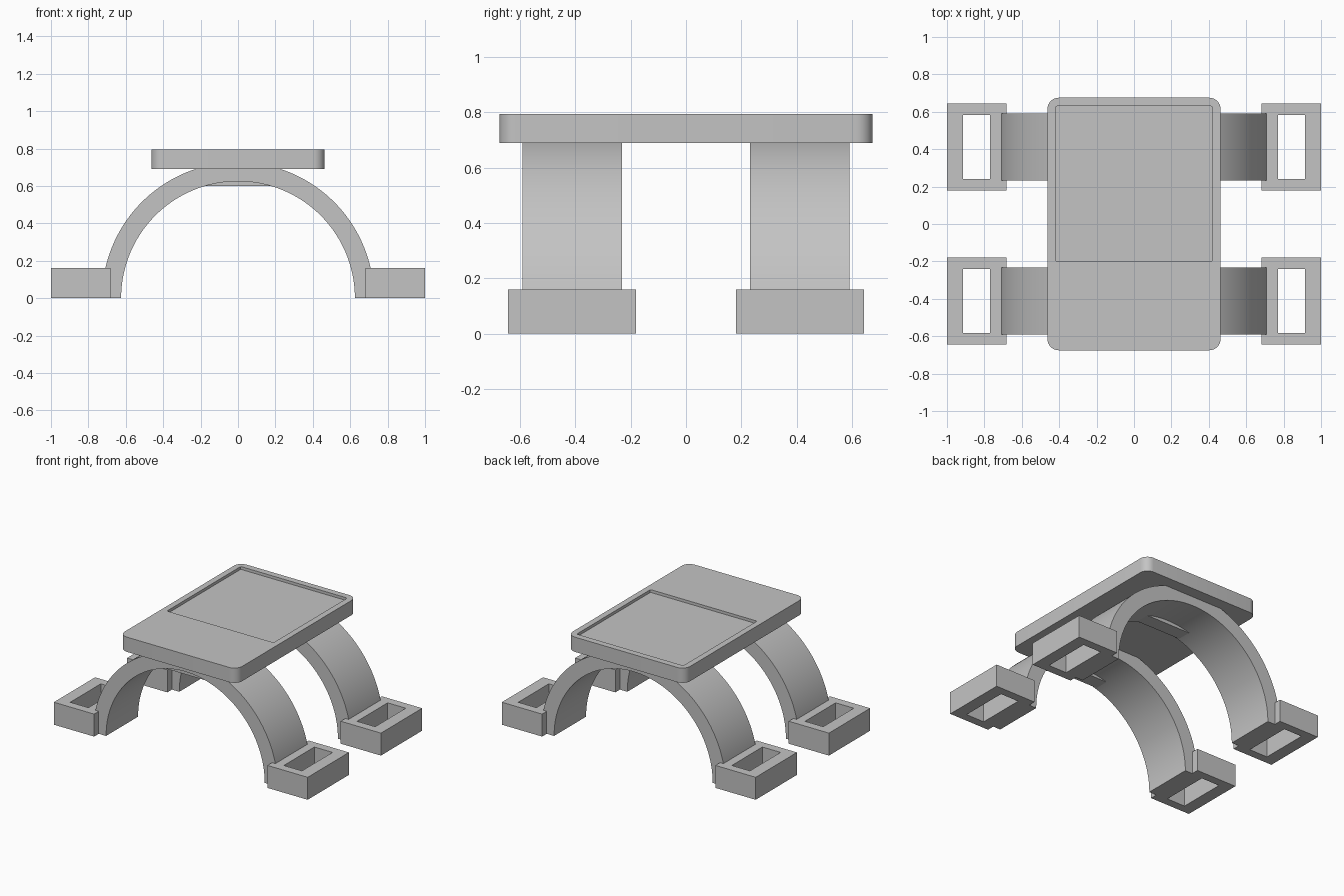
import bpy
import bmesh
from math import radians, pi, cos, sin
from mathutils import Vector

cube = bpy.data.objects.get("Cube")
if cube:
    bpy.data.objects.remove(cube, do_unlink=True)

grey = bpy.data.materials.new("plain grey")
grey.use_nodes = True
grey.diffuse_color = (0.55, 0.55, 0.55, 1)
grey.node_tree.nodes["Principled BSDF"].inputs["Base Color"].default_value = grey.diffuse_color


def prism(name, loops, push):
    """Fill an outline, with any inner outlines as holes, and extrude it."""
    bm = bmesh.new()
    edges = []
    for loop in loops:
        verts = [bm.verts.new(p) for p in loop]
        edges += [bm.edges.new((v, verts[i - 1])) for i, v in enumerate(verts)]
    if len(loops) == 1:
        bm.faces.new(verts)
    else:
        bmesh.ops.triangle_fill(bm, use_beauty=True, edges=edges)
    new = bmesh.ops.extrude_face_region(bm, geom=bm.faces[:], use_keep_orig=True)
    moved = [g for g in new["geom"] if isinstance(g, bmesh.types.BMVert)]
    bmesh.ops.translate(bm, verts=moved, vec=Vector(push))
    bmesh.ops.recalc_face_normals(bm, faces=bm.faces[:])
    mesh = bpy.data.meshes.new(name)
    bm.to_mesh(mesh)
    bm.free()
    mesh.materials.append(grey)
    obj = bpy.data.objects.new(name, mesh)
    bpy.context.collection.objects.link(obj)
    return obj


def smooth(obj):
    bpy.ops.object.select_all(action="DESELECT")
    obj.select_set(True)
    bpy.context.view_layer.objects.active = obj
    bpy.ops.object.shade_smooth_by_angle(angle=radians(30))


def rect(x0, x1, y0, y1, z, r=0, steps=8):
    """Rectangle in the ground plane with optional rounded corners."""
    if not r:
        return [(x0, y0, z), (x1, y0, z), (x1, y1, z), (x0, y1, z)]
    centres = [(x1 - r, y1 - r), (x0 + r, y1 - r), (x0 + r, y0 + r), (x1 - r, y0 + r)]
    points = []
    for k, (cx, cy) in enumerate(centres):
        for i in range(steps + 1):
            a = (k + i / steps) * pi / 2
            points.append((cx + r * cos(a), cy + r * sin(a), z))
    return points


def arc(r, y, steps=72):
    return [(r * cos(pi * i / steps), y, r * sin(pi * i / steps)) for i in range(steps + 1)]


# Table top with a shallow recessed panel
top = prism("table_top", [rect(-0.463, 0.463, -0.675, 0.675, 0.69, 0.06)], (0, 0, 0.105))
cutter = prism("recess_cutter", [rect(-0.42, 0.42, -0.2, 0.63, 0.775, 0.01, 3)], (0, 0, 0.1))
cutter.hide_render = True
cut = top.modifiers.new("recess", "BOOLEAN")
cut.operation = "DIFFERENCE"
cut.solver = "EXACT"
cut.object = cutter
bpy.context.view_layer.objects.active = top
bpy.ops.object.modifier_apply(modifier="recess")
bpy.data.objects.remove(cutter, do_unlink=True)
smooth(top)

for end, mid in (("front", -0.412), ("back", 0.412)):
    # Half-round arch leg
    near = mid - 0.18
    arch = prism(end + "_arch", [arc(0.727, near) + arc(0.625, near)[::-1]], (0, 0.36, 0))
    smooth(arch)

    # Flat block under the crown of the arch
    prism(end + "_crown_block", [rect(-0.2, 0.2, mid - 0.17, mid - 0.07, 0.6)], (0, 0, 0.09))

    # Hollow rectangular feet
    for side, s in (("left", 1), ("right", -1)):
        xs = sorted((s * 0.683, s * 1.0))
        hole = sorted((s * 0.77, s * 0.913))
        outline = rect(*xs, mid - 0.232, mid + 0.232, 0)
        window = rect(*hole, mid - 0.172, mid + 0.172, 0)
        prism(f"{end}_{side}_foot", [outline, window], (0, 0, 0.16))
